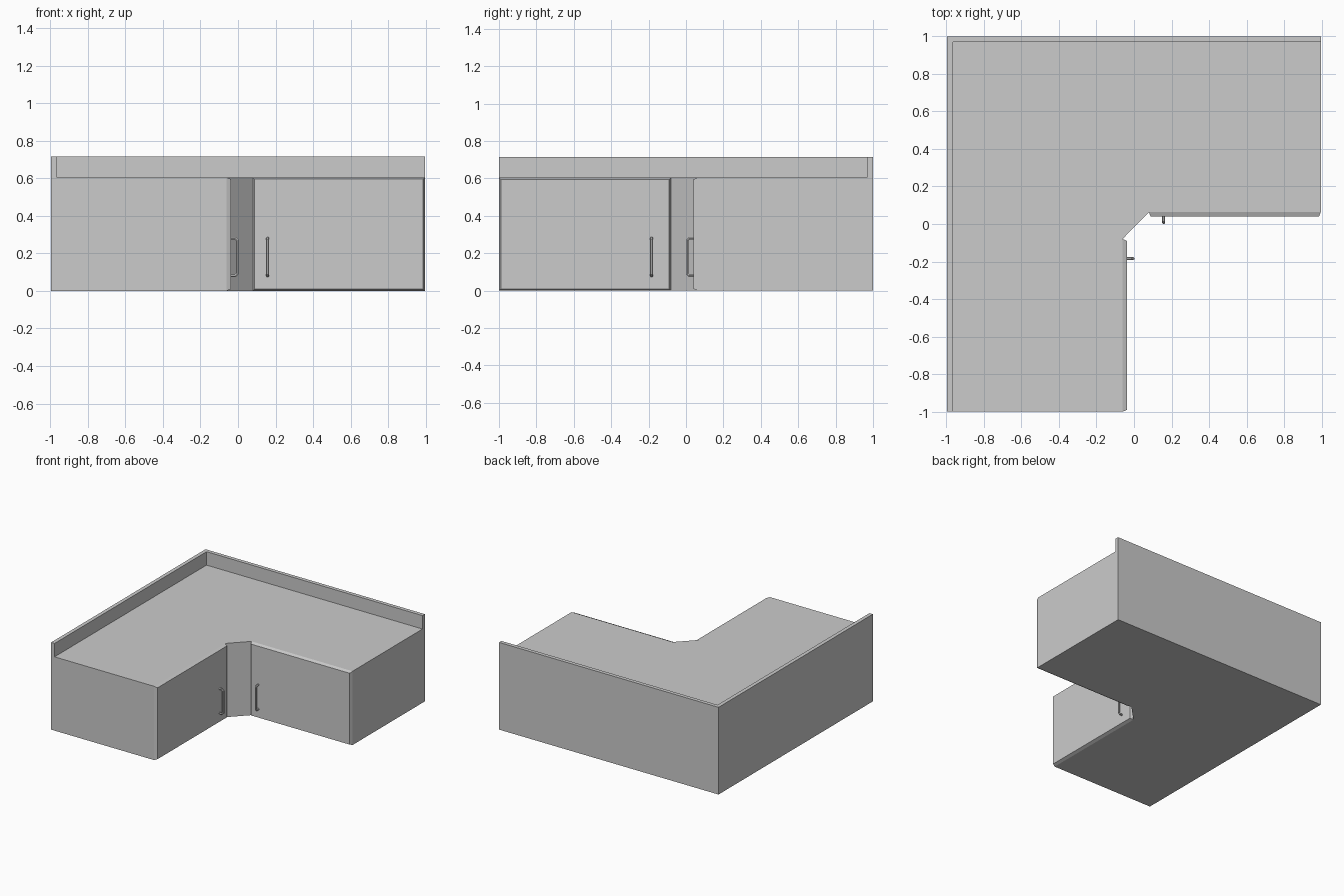
import bpy, bmesh
from mathutils import Vector

if "Cube" in bpy.data.objects:
    bpy.data.objects.remove(bpy.data.objects["Cube"])

H, TOP = 0.605, 0.715          # worktop height, backsplash height
L, R, F, B = -0.995, 0.995, -1.0, 1.0


def finish(name, bm):
    bmesh.ops.recalc_face_normals(bm, faces=bm.faces)
    me = bpy.data.meshes.new(name)
    bm.to_mesh(me)
    bm.free()
    ob = bpy.data.objects.new(name, me)
    bpy.context.collection.objects.link(ob)
    return ob


def prism(name, outline, z0, z1):
    bm = bmesh.new()
    face = bm.faces.new([bm.verts.new((x, y, z0)) for x, y in outline])
    ext = bmesh.ops.extrude_face_region(bm, geom=[face])
    verts = [v for v in ext["geom"] if isinstance(v, bmesh.types.BMVert)]
    bmesh.ops.translate(bm, verts=verts, vec=(0, 0, z1 - z0))
    return finish(name, bm)


def door(name, start, along, out, width, depth=0.024, inset=0.01):
    # slab whose edges slope in towards the front
    bm = bmesh.new()
    rings = []
    for i, d in ((0, 0), (inset, depth)):
        rings.append([bm.verts.new(start + along * a + out * d + Vector((0, 0, z)))
                      for a, z in ((i, i), (width - i, i), (width - i, H - i), (i, H - i))])
    back, front = rings
    bm.faces.new(back)
    bm.faces.new(front)
    for k in range(4):
        n = (k + 1) % 4
        bm.faces.new((back[k], back[n], front[n], front[k]))
    return finish(name, bm)


def handle(name, base, out, reach=0.032, z0=0.08, z1=0.28, c=0.01):
    # bent rod with clipped corners
    cu = bpy.data.curves.new(name, 'CURVE')
    cu.dimensions = '3D'
    cu.bevel_depth = 0.008
    cu.bevel_resolution = 1
    cu.use_fill_caps = True
    path = [(-0.003, z0), (reach - c, z0), (reach, z0 + c),
            (reach, z1 - c), (reach - c, z1), (-0.003, z1)]
    sp = cu.splines.new('POLY')
    sp.use_smooth = False
    sp.points.add(len(path) - 1)
    for p, (d, z) in zip(sp.points, path):
        p.co = (*(base + out * d + Vector((0, 0, z))), 1)
    ob = bpy.data.objects.new(name, cu)
    bpy.context.collection.objects.link(ob)


# L-shaped cabinet with a clipped inner corner
prism("cabinet_body", [(L, F), (-0.061, F), (-0.061, -0.08), (0.079, 0.063),
                       (R, 0.063), (R, B), (L, B)], 0, H)

# raised lip along the left and back walls
T = 0.031
prism("backsplash", [(L, F), (L + T, F), (L + T, B - T), (R, B - T),
                     (R, B), (L, B)], H, TOP)

# doors and handles on both wings
X, Y = Vector((1, 0, 0)), Vector((0, 1, 0))
door("right_wing_door", Vector((0.079, 0.063, 0)), X, -Y, R - 0.079)
door("left_wing_door", Vector((-0.061, F, 0)), Y, X, 0.92)
handle("right_wing_handle", Vector((0.158, 0.039, 0)), -Y)
handle("left_wing_handle", Vector((-0.037, -0.184, 0)), X)
